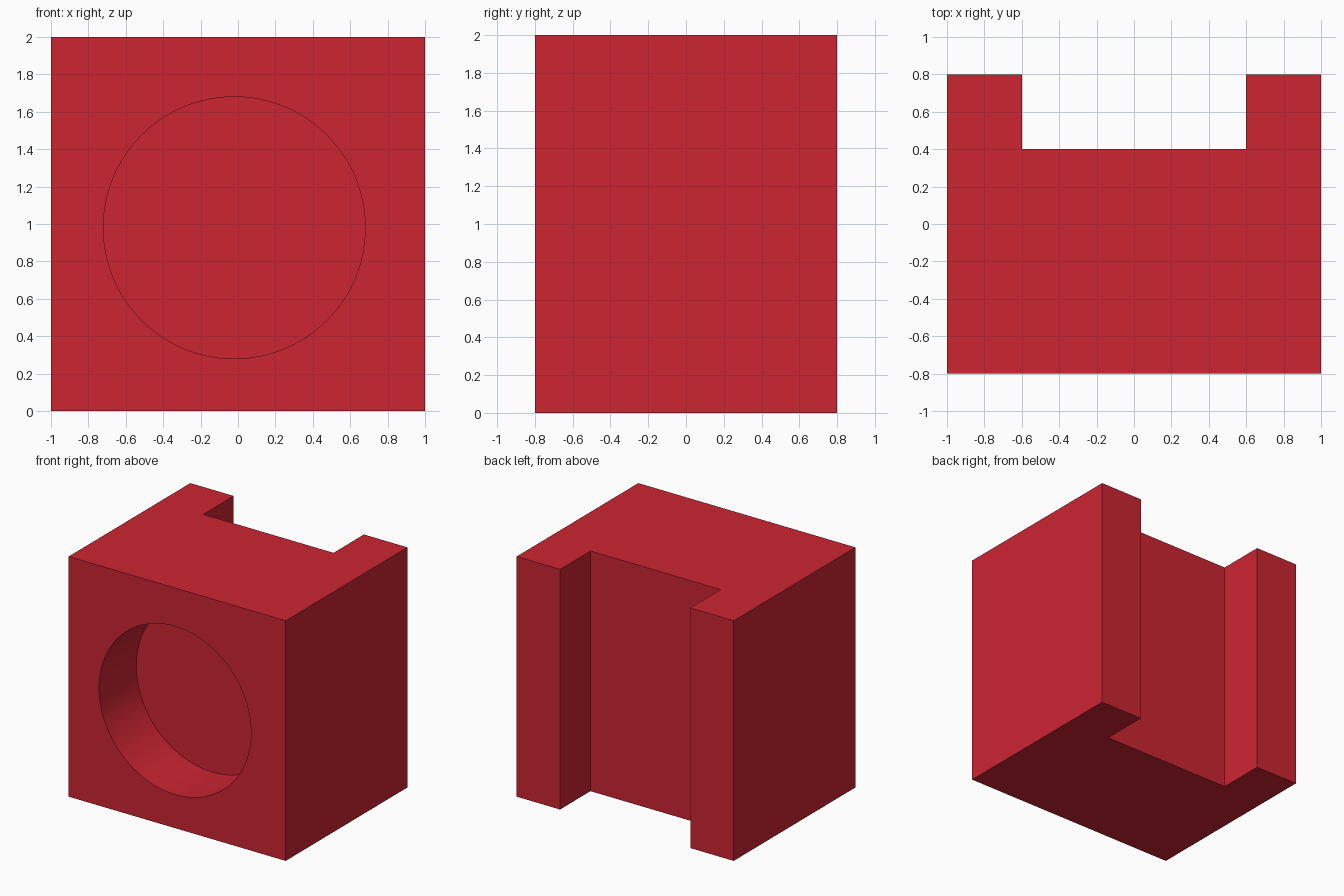
import bpy, bmesh, math

if "Cube" in bpy.data.objects:
    bpy.data.objects.remove(bpy.data.objects["Cube"])

# Block body: U-shaped plan (slot in the back) extruded upwards
plan = [(-1, -0.8), (1, -0.8), (1, 0.8), (0.6, 0.8),
        (0.6, 0.4), (-0.6, 0.4), (-0.6, 0.8), (-1, 0.8)]
bm = bmesh.new()
base = bm.faces.new([bm.verts.new((x, y, 0)) for x, y in plan])
top = bmesh.ops.extrude_face_region(bm, geom=[base])["geom"]
bmesh.ops.translate(bm, vec=(0, 0, 2), verts=[v for v in top if isinstance(v, bmesh.types.BMVert)])
bmesh.ops.recalc_face_normals(bm, faces=bm.faces)
mesh = bpy.data.meshes.new("slotted_block")
bm.to_mesh(mesh)
bm.free()
block = bpy.data.objects.new("slotted_block", mesh)
bpy.context.collection.objects.link(block)

# Red paint
red = bpy.data.materials.new("red")
red.diffuse_color = (0.6, 0.018, 0.031, 1)
red.use_nodes = True
red.node_tree.nodes["Principled BSDF"].inputs["Base Color"].default_value = red.diffuse_color
mesh.materials.append(red)

# Round blind recess in the front face
recess_depth, overshoot = 0.49, 0.2
bpy.ops.mesh.primitive_cylinder_add(
    vertices=96, radius=0.7, depth=recess_depth + overshoot,
    location=(-0.02, -0.8 + (recess_depth - overshoot) / 2, 0.98),
    rotation=(math.pi / 2, 0, 0))
cutter = bpy.context.object
cutter.name = "recess_cutter"
cutter.data.materials.append(red)
cutter.hide_render = True

cut = block.modifiers.new("recess", "BOOLEAN")
cut.operation = "DIFFERENCE"
cut.solver = "EXACT"
cut.object = cutter

bpy.ops.object.select_all(action="DESELECT")
block.select_set(True)
bpy.context.view_layer.objects.active = block
bpy.ops.object.modifier_apply(modifier=cut.name)
bpy.data.objects.remove(cutter)
bpy.ops.object.shade_smooth_by_angle(angle=math.radians(30))
